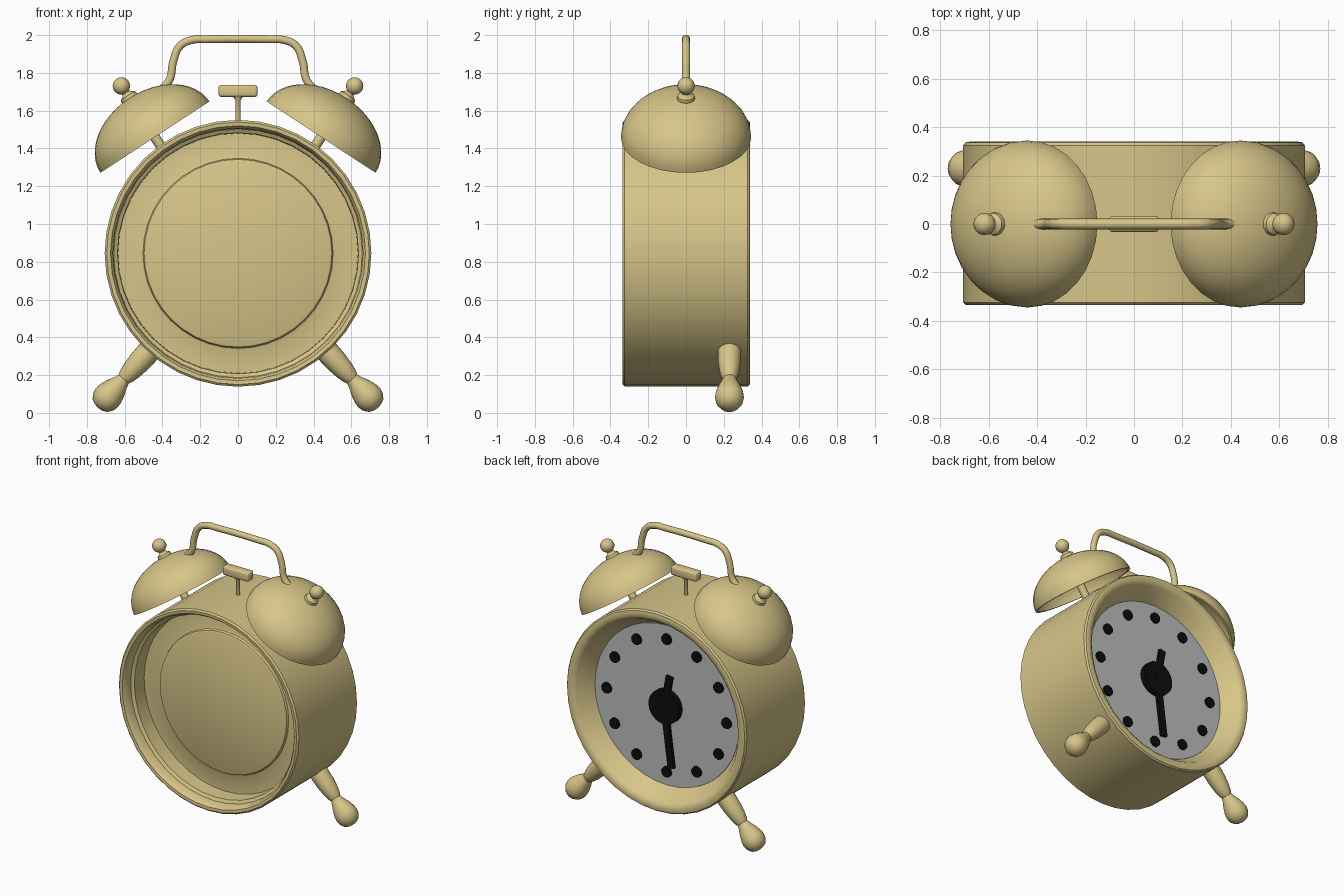
import bpy, bmesh, math
from mathutils import Vector, Matrix

if "Cube" in bpy.data.objects:
    bpy.data.objects.remove(bpy.data.objects["Cube"])

CZ = 0.845  # height of the case centre


def material(name, rgb):
    m = bpy.data.materials.new(name)
    m.diffuse_color = (*rgb, 1)
    m.use_nodes = True
    m.node_tree.nodes["Principled BSDF"].inputs["Base Color"].default_value = m.diffuse_color
    return m


BRASS = material("pale_brass", (0.68, 0.56, 0.25))
GREY = material("dial_grey", (0.50, 0.515, 0.515))
BLACK = material("black", (0.004, 0.004, 0.004))


def finish(bm, name, mat, angle=35):
    bmesh.ops.recalc_face_normals(bm, faces=bm.faces)
    me = bpy.data.meshes.new(name)
    bm.to_mesh(me)
    bm.free()
    me.materials.append(mat)
    ob = bpy.data.objects.new(name, me)
    bpy.context.collection.objects.link(ob)
    bpy.ops.object.select_all(action='DESELECT')
    ob.select_set(True)
    bpy.context.view_layer.objects.active = ob
    bpy.ops.object.shade_smooth_by_angle(angle=math.radians(angle))
    return ob


def lathe(name, profile, origin, axis, mat, n=32):
    """Revolve (radius, distance) points about an axis; end rings are capped."""
    bm = bmesh.new()
    rot = Vector((0, 0, 1)).rotation_difference(Vector(axis).normalized())
    o = Vector(origin)
    rings = []
    for r, h in profile:
        count = 1 if r == 0 else n
        rings.append([bm.verts.new(o + rot @ Vector((
            r * math.cos(2 * math.pi * i / n), r * math.sin(2 * math.pi * i / n), h)))
            for i in range(count)])
    for a, b in zip(rings, rings[1:]):
        for i in range(n):
            j = (i + 1) % n
            quad = [a[i % len(a)], a[j % len(a)], b[j % len(b)], b[i % len(b)]]
            bm.faces.new(list(dict.fromkeys(quad)))
    for ring in (rings[0], rings[-1]):
        if len(ring) > 1:
            bm.faces.new(ring)
    return finish(bm, name, mat)


def box(name, centre, size, mat, tilt=0, bevel=0):
    bm = bmesh.new()
    bmesh.ops.create_cube(bm, size=1)
    bmesh.ops.scale(bm, vec=size, verts=bm.verts)
    if bevel:
        bmesh.ops.bevel(bm, geom=bm.edges[:], offset=bevel, segments=3,
                        profile=0.5, affect='EDGES')
    bmesh.ops.transform(bm, verts=bm.verts, matrix=Matrix.Translation(centre)
                        @ Matrix.Rotation(tilt, 4, 'Y'))
    return finish(bm, name, mat)


# Case: stepped recess at -y, rounded rim and sloping wall at +y
lathe("case", [
    (0, -0.17), (0.485, -0.17), (0.497, -0.165), (0.503, -0.15), (0.515, -0.145),
    (0.635, -0.145), (0.638, -0.25), (0.658, -0.262), (0.662, -0.315),
    (0.675, -0.333), (0.695, -0.335), (0.706, -0.325), (0.706, 0.325),
    (0.697, 0.337), (0.68, 0.34), (0.655, 0.338), (0.635, 0.322), (0.565, 0.205),
    (0, 0.205)], (0, 0, CZ), (0, 1, 0), BRASS, 40)

# Dial, hour dots, hub and hands
lathe("dial", [(0.568, 0.203), (0.566, 0.211)], (0, 0, CZ), (0, 1, 0), GREY, 40)
for k in range(12):
    a = k * math.pi / 6
    lathe("hour_dot", [(0.038, 0.205), (0.038, 0.225)],
          (0.47 * math.sin(a), 0, CZ + 0.47 * math.cos(a)), (0, 1, 0), BLACK, 12)
lathe("hand_hub", [(0.12, 0.205), (0.12, 0.25)], (0, 0, CZ), (0, 1, 0), BLACK, 24)
for name, x, z in (("hour_hand", -0.04, 0.225), ("minute_hand", -0.055, -0.42)):
    box(name, (x / 2, 0.24, CZ + z / 2), (0.048, 0.022, math.hypot(x, z)),
        BLACK, math.atan2(x, z))

# Bells, posts, knobs and feet on both sides
R, H, T = 0.345, 0.247, 0.015
quarter = [i * math.pi / 24 for i in range(13)]
inner = [((R - T) * math.sin(a), (H - T) * math.cos(a)) for a in quarter]
outer = [(R * math.sin(a), H * math.cos(a)) for a in reversed(quarter)]
shell = inner + outer
ball = [(max(0.046 * math.sin(a), 0), 0.324 - 0.046 * math.cos(a))
        for a in [0.5 + i * (math.pi - 0.5) / 10 for i in range(10)]] + [(0, 0.37)]
for s, side in ((-1, "left"), (1, "right")):
    centre, axis = (s * 0.44, 0, 1.46), (s * 0.548, 0, 0.837)
    lathe(side + "_bell", shell, centre, axis, BRASS, 32)
    lathe(side + "_bell_post", [(0.027, -0.12), (0.027, 0.24)], centre, axis, BRASS, 16)
    lathe(side + "_bell_knob", [
        (0.03, 0.21), (0.044, 0.225), (0.048, 0.245), (0.044, 0.262),
        (0.028, 0.272), (0.022, 0.28)] + ball, centre, axis, BRASS, 20)
    lathe(side + "_foot", [
        (0.06, 0.62), (0.062, 0.72), (0.06, 0.78), (0.053, 0.84), (0.044, 0.88),
        (0.036, 0.90), (0.042, 0.92), (0.06, 0.96), (0.073, 1.0), (0.077, 1.03),
        (0.071, 1.06), (0.052, 1.088), (0.028, 1.1), (0, 1.104)],
        (0, 0.23, CZ), (s * 0.672, 0, -0.74), BRASS, 24)
    bpy.context.object.location.y = 0

# Hammer between the bells
lathe("hammer_stem", [(0.014, 1.5), (0.014, 1.655), (0.03, 1.68)],
      (0, 0, 0), (0, 0, 1), BRASS, 16)
box("hammer_head", (0, 0, 1.705), (0.206, 0.066, 0.064), BRASS, bevel=0.014)

# Carrying handle: a bent tube ending in the bells
half = [(0.50, 1.66), (0.41, 1.71), (0.362, 1.765), (0.343, 1.86),
        (0.305, 1.945), (0.24, 1.975), (0.17, 1.978)]
path = [(-x, z) for x, z in half] + half[::-1]
cu = bpy.data.curves.new("handle", 'CURVE')
cu.dimensions = '3D'
cu.bevel_depth = 0.022
cu.bevel_resolution = 3
cu.resolution_u = 6
cu.use_fill_caps = True
sp = cu.splines.new('BEZIER')
sp.bezier_points.add(len(path) - 1)
for p, (x, z) in zip(sp.bezier_points, path):
    p.co = (x, 0, z)
    p.handle_left_type = p.handle_right_type = 'AUTO'
cu.materials.append(BRASS)
handle = bpy.data.objects.new("handle", cu)
bpy.context.collection.objects.link(handle)
bpy.ops.object.select_all(action='DESELECT')
handle.select_set(True)
bpy.context.view_layer.objects.active = handle
bpy.ops.object.convert(target='MESH')
bpy.ops.object.shade_smooth_by_angle(angle=math.radians(40))
